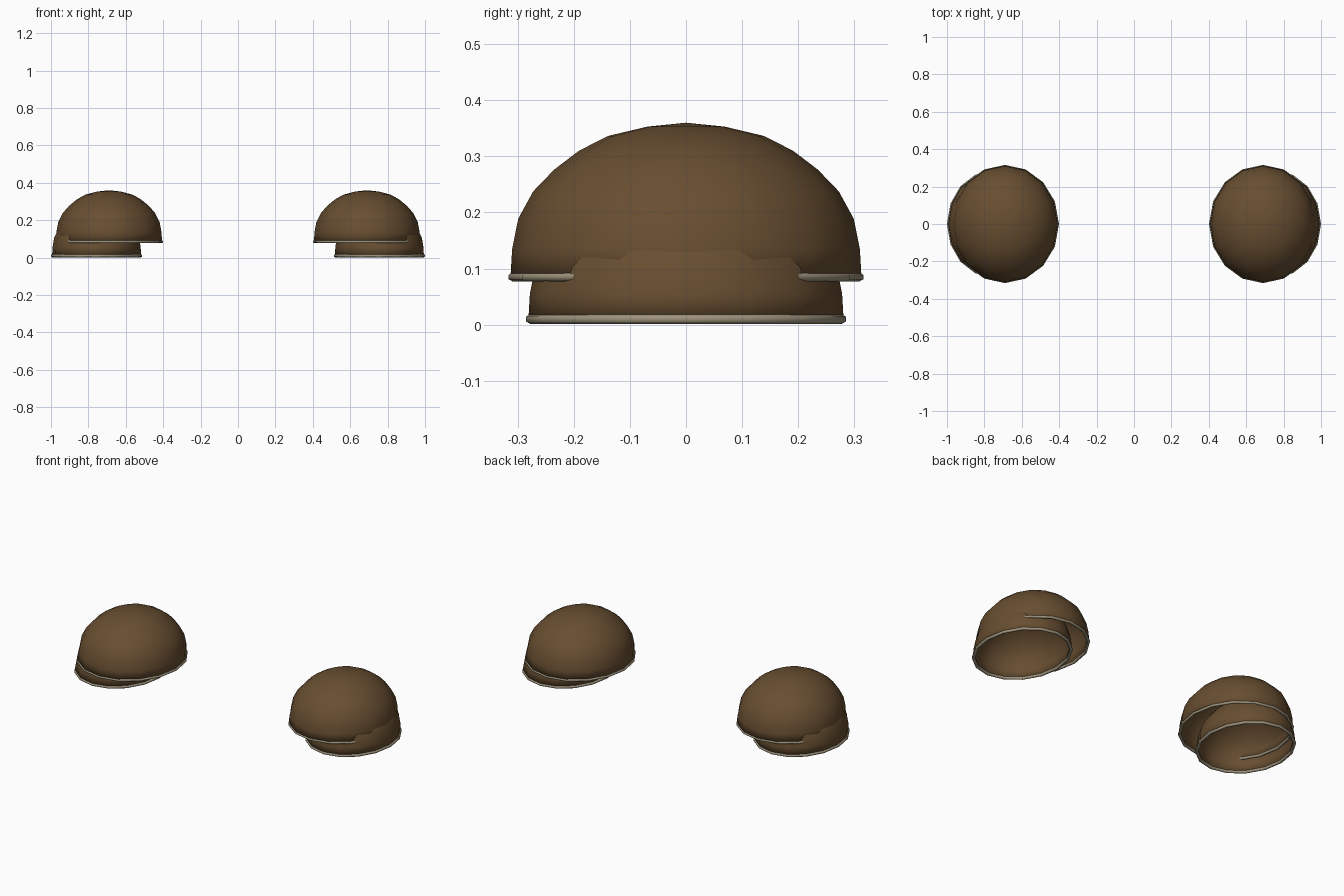
import bpy, bmesh, math

if "Cube" in bpy.data.objects:
    bpy.data.objects.remove(bpy.data.objects["Cube"])

SEGMENTS = 16
# Dome profile: (fraction of radius, fraction of height), from rim to crown
PROFILE = [(1.0, 0.0), (0.99, 0.19), (0.955, 0.385), (0.87, 0.56),
           (0.75, 0.70), (0.61, 0.82), (0.445, 0.915), (0.22, 0.975)]


def material(name, colour):
    mat = bpy.data.materials.new(name)
    mat.diffuse_color = (*colour, 1.0)
    mat.use_nodes = True
    mat.node_tree.nodes["Principled BSDF"].inputs["Base Color"].default_value = mat.diffuse_color
    return mat


leather = material("brown leather", (0.135, 0.075, 0.03))
trim = material("pale tan trim", (0.34, 0.29, 0.20))


def finish(bm, name, mat, angle):
    bmesh.ops.recalc_face_normals(bm, faces=bm.faces)
    mesh = bpy.data.meshes.new(name)
    bm.to_mesh(mesh)
    bm.free()
    mesh.materials.append(mat)
    obj = bpy.data.objects.new(name, mesh)
    bpy.context.collection.objects.link(obj)
    bpy.ops.object.select_all(action='DESELECT')
    obj.select_set(True)
    bpy.context.view_layer.objects.active = obj
    bpy.ops.object.shade_smooth_by_angle(angle=math.radians(angle))
    return obj


def ellipse(bm, cx, rx, ry, z):
    return [bm.verts.new((cx + rx * math.cos(2 * math.pi * i / SEGMENTS),
                          ry * math.sin(2 * math.pi * i / SEGMENTS), z))
            for i in range(SEGMENTS)]


def bridge(bm, a, b):
    for i in range(SEGMENTS):
        j = (i + 1) % SEGMENTS
        bm.faces.new((a[i], a[j], b[j], b[i]))


# Open dome shell
def dome(name, cx, rx, ry, z, height):
    bm = bmesh.new()
    rings = [ellipse(bm, cx, rx * r, ry * r, z + height * h) for r, h in PROFILE]
    for a, b in zip(rings, rings[1:]):
        bridge(bm, a, b)
    crown = bm.verts.new((cx, 0, z + height))
    for i in range(SEGMENTS):
        bm.faces.new((rings[-1][i], rings[-1][(i + 1) % SEGMENTS], crown))
    obj = finish(bm, name, leather, 60)
    # Make sure the open shell faces outward
    if obj.data.polygons[0].normal.dot(obj.data.polygons[0].center
                                       - obj.data.vertices[-1].co) < 0 \
            and obj.data.polygons[-1].normal.z < 0:
        obj.data.flip_normals()
    shell = obj.modifiers.new("thickness", 'SOLIDIFY')
    shell.thickness = 0.008
    shell.offset = -1


# Thin rounded trim following the open edge
def rim(name, cx, rx, ry, z, radius):
    bm = bmesh.new()
    rings = []
    for k in range(6):
        t = 2 * math.pi * k / 6 + math.pi / 6
        d = radius * math.cos(t) - 0.004
        rings.append(ellipse(bm, cx, rx + d, ry + d, z + radius * math.sin(t)))
    for k in range(6):
        bridge(bm, rings[k], rings[(k + 1) % 6])
    finish(bm, name, trim, 65)


# A stacked pair of shoulder shells on each side
for side, label in ((-1, "left"), (1, "right")):
    dome(label + "_upper_shell", side * 0.69, 0.284, 0.313, 0.082, 0.278)
    rim(label + "_upper_trim", side * 0.69, 0.286, 0.313, 0.085, 0.008)
    dome(label + "_lower_shell", side * 0.756, 0.238, 0.281, 0.008, 0.25)
    rim(label + "_lower_trim", side * 0.756, 0.240, 0.281, 0.010, 0.009)
